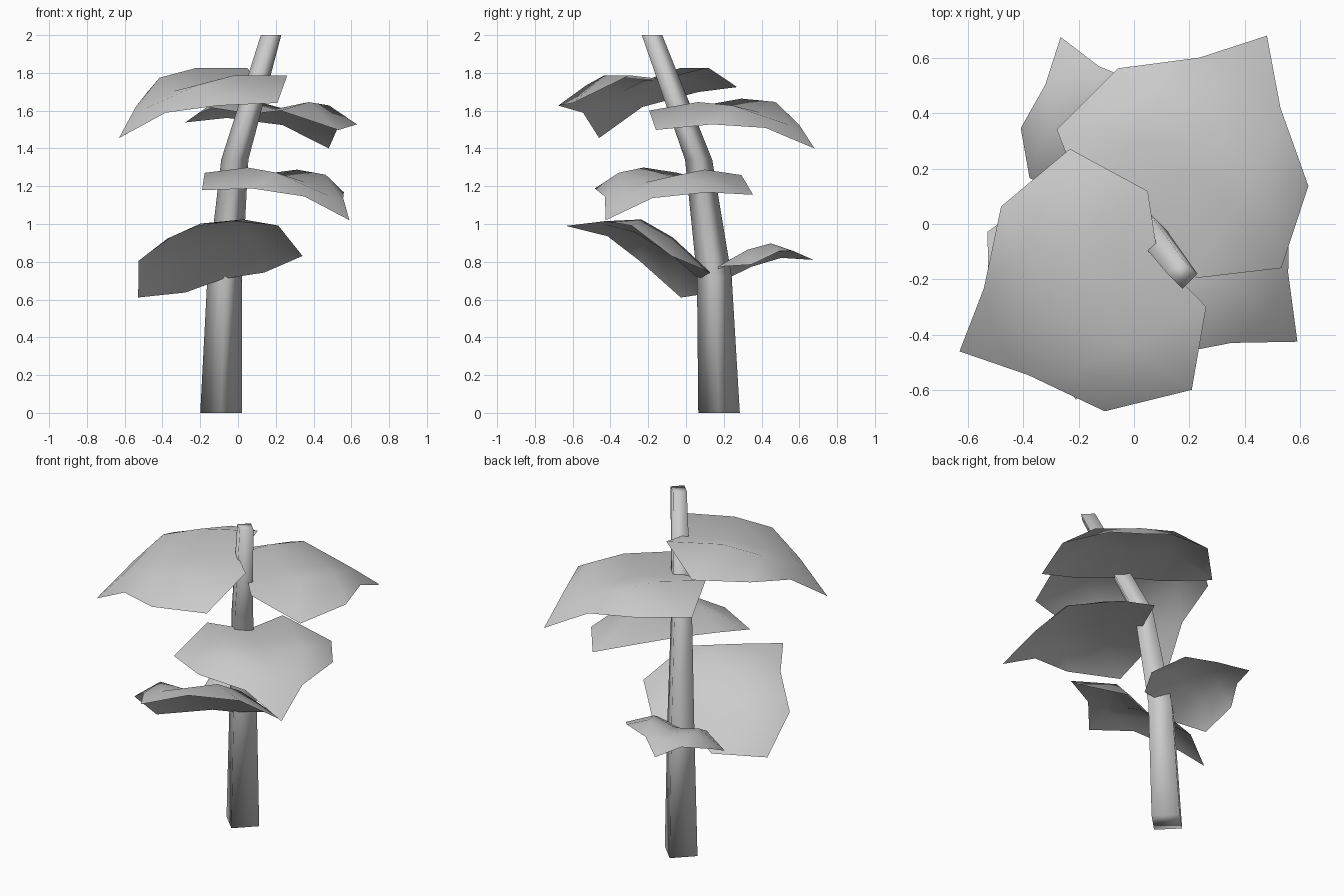
import bpy
import bmesh
from mathutils import Vector

cube = bpy.data.objects.get("Cube")
if cube:
    bpy.data.objects.remove(cube, do_unlink=True)

# Single flat colour
grey = bpy.data.materials.new("plain_grey")
grey.use_nodes = True
colour = (0.6, 0.6, 0.6, 1)
grey.diffuse_color = colour
grey.node_tree.nodes["Principled BSDF"].inputs["Base Color"].default_value = colour


def finish(bm, name):
    """Turn a bmesh into a smooth shaded object with the grey material."""
    for face in bm.faces:
        face.smooth = True
    mesh = bpy.data.meshes.new(name)
    bm.to_mesh(mesh)
    bm.free()
    mesh.materials.append(grey)
    obj = bpy.data.objects.new(name, mesh)
    bpy.context.collection.objects.link(obj)


def build_stem(name, stations):
    """Square tapering tube through (centre, radius) stations."""
    bm = bmesh.new()
    corners = [Vector(c) for c in ((1, 0, 0), (0, 1, 0), (-1, 0, 0), (0, -1, 0))]
    rings = [[bm.verts.new(Vector(centre) + c * radius) for c in corners]
             for centre, radius in stations]
    for low, high in zip(rings, rings[1:]):
        for i in range(4):
            j = (i + 1) % 4
            bm.faces.new((low[i], low[j], high[j], high[i]))
    bm.faces.new(rings[0][::-1])
    bm.faces.new(rings[-1])
    finish(bm, name)


# Leaf lines from stem to tip as (distance along, half width, lift)
EDGE = ((0, 0.48, 0), (0.23, 1, -0.05), (0.55, 0.85, 0.057), (0.76, 0.36, 0.075))
FOLD = ((0.31, 0.46, 0.125), (0.54, 0.46, 0.16))
RIB = ((0.09, 0, -0.01), (0.33, 0, 0.075), (0.59, 0, 0.12), (0.8, 0, 0.095))


def build_leaf(name, base, tip, side):
    """Leaf from base to tip: a raised fold on each half, a sunken middle rib."""
    base, tip, side = Vector(base), Vector(tip), Vector(side)
    along = tip - base
    normal = along.cross(side).normalized()
    if normal.z < 0:
        normal.negate()
    lift = normal * along.length
    bm = bmesh.new()

    def line(points, sign=1):
        return [bm.verts.new(base + along * a + side * (w * sign) + lift * h)
                for a, w, h in points]

    rib = line(RIB)
    end = bm.verts.new(tip)
    for sign in (-1, 1):
        edge = line(EDGE, sign)
        # The fold starts and ends on the edge line
        fold = [edge[0]] + line(FOLD, sign) + [edge[-1]]
        for outer, inner in ((edge, fold), (fold, rib)):
            for i in range(3):
                loop = (outer[i], outer[i + 1], inner[i + 1], inner[i])
                bm.faces.new(list(dict.fromkeys(loop)))
        bm.faces.new((edge[-1], end, rib[-1]))
    # Make every face look upward
    for face in bm.faces:
        face.normal_update()
        if face.normal.dot(normal) < 0:
            face.normal_flip()
    finish(bm, name)


# Leaning stem
build_stem("stem", (
    ((-0.09, 0.175, 0), 0.11),
    ((-0.07, 0.15, 0.72), 0.092),
    ((-0.017, 0.067, 1.34), 0.072),
    ((0.175, -0.18, 2), 0.054),
))

# Leaves spiralling up the stem
build_leaf("low_back_leaf", (-0.065, 0.125, 0.75), (-0.265, 0.675, 0.81), (0.27, 0.09, 0.05))
build_leaf("low_front_leaf", (-0.07, 0.142, 0.69), (-0.21, -0.635, 0.99), (0.435, -0.025, 0.11))
build_leaf("middle_leaf", (-0.04, 0.125, 1.265), (0.59, -0.425, 1.02), (0.285, 0.35, -0.012))
build_leaf("upper_back_leaf", (0.03, -0.075, 1.61), (0.48, 0.68, 1.4), (0.405, -0.25, -0.02))
build_leaf("top_front_leaf", (0.155, -0.09, 1.807), (-0.63, -0.46, 1.455), (-0.22, 0.435, 0.042))
